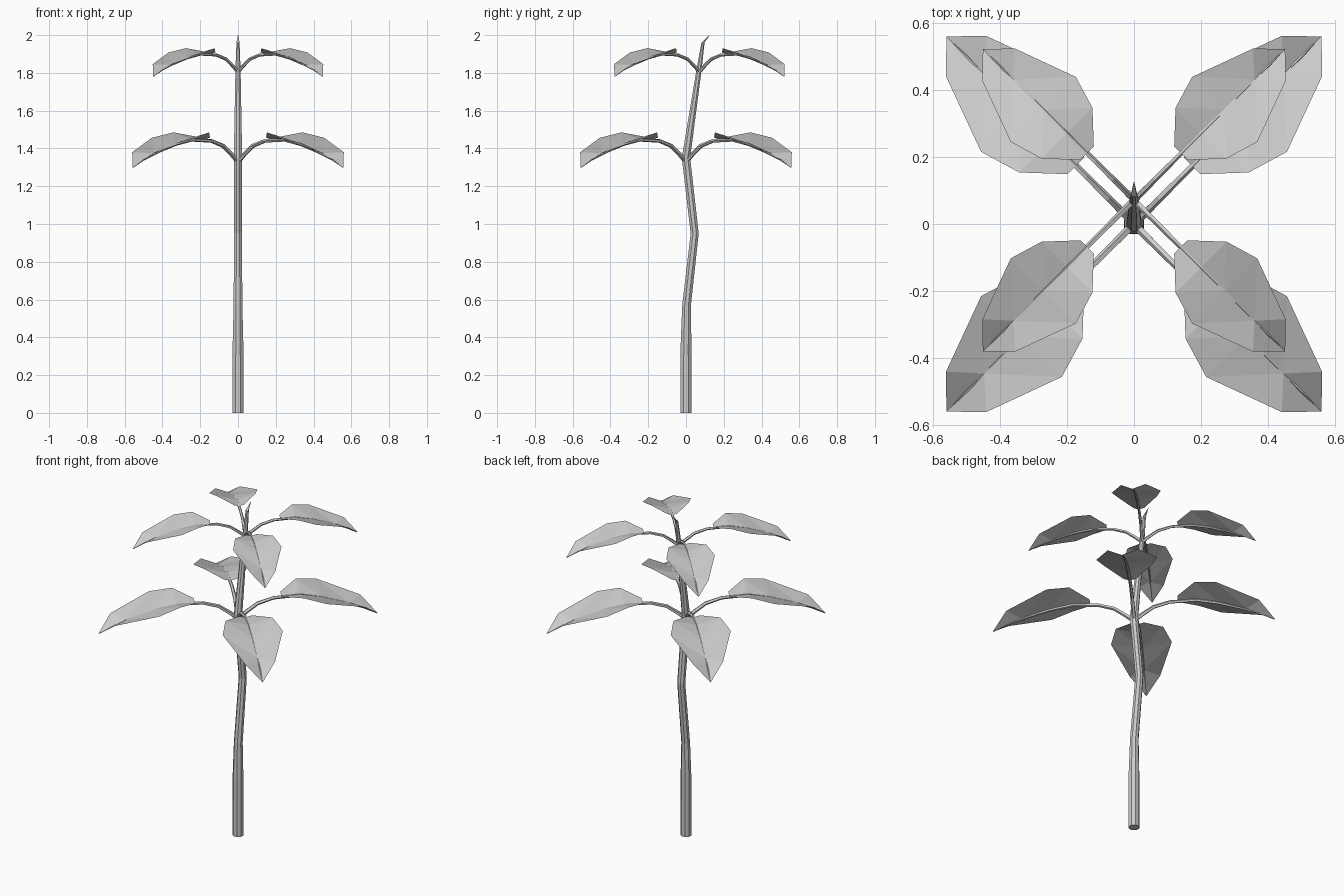
import bpy, bmesh, math
from mathutils import Vector, Matrix

if "Cube" in bpy.data.objects:
    bpy.data.objects.remove(bpy.data.objects["Cube"])


def finish(bm, name, matrix=None):
    bmesh.ops.recalc_face_normals(bm, faces=bm.faces)
    me = bpy.data.meshes.new(name)
    bm.to_mesh(me)
    bm.free()
    ob = bpy.data.objects.new(name, me)
    bpy.context.collection.objects.link(ob)
    if matrix:
        ob.matrix_world = matrix
    return ob


def tube(name, path, sides, flat=False, matrix=None):
    """Tapered tube through (point, radius); flat keeps rings horizontal."""
    bm = bmesh.new()
    rings = []
    pts = [Vector(p) for p, r in path]
    for i, (p, r) in enumerate(path):
        t = pts[min(i + 1, len(pts) - 1)] - pts[max(i - 1, 0)]
        if flat:
            a, b = Vector((1, 0, 0)), Vector((0, 1, 0))
        else:
            a = Vector((0, 1, 0))
            b = t.normalized().cross(a)
        ring = []
        for k in range(sides):
            w = math.tau * (k + 0.5) / sides
            ring.append(bm.verts.new(pts[i] + r * (math.cos(w) * a + math.sin(w) * b)))
        rings.append(ring)
    for lo, hi in zip(rings, rings[1:]):
        for k in range(sides):
            j = (k + 1) % sides
            bm.faces.new((lo[k], lo[j], hi[j], hi[k]))
    bm.faces.new(rings[0])
    bm.faces.new(rings[-1])
    return finish(bm, name, matrix)


# Stem: gently kinked octagonal tube, tapering to a point
tube("stem", [((0, 0, 0), .032), ((0, 0, .35), .031), ((0, .003, .57), .025),
              ((0, .046, .95), .023), ((0, 0, 1.35), .024), ((0, .068, 1.81), .015),
              ((0, .09, 1.96), .009), ((0, .125, 2.0), .001)], 8, flat=True)

# Leaf stalk, continuing as the midrib under the blade (local x outward)
STALK = [((0, 0, 0), .013), ((.05, 0, .04), .012), ((.11, 0, .083), .011),
         ((.2, 0, .11), .010), ((.35, 0, .115), .009), ((.474, 0, .09), .008),
         ((.6, 0, .05), .006), ((.707, 0, .01), .004), ((.785, 0, -.032), .001)]

# Blade stations: midrib (u, z) and edge (u, half width, z)
BLADE = [(.245, .118, .245, .035, .128), (.35, .12, .35, .133, .155),
         (.474, .096, .474, .17, .127), (.63, .045, .707, .085, .05)]
TIP = (.79, 0, -.032)


def blade(name, matrix):
    bm = bmesh.new()
    tip = bm.verts.new(TIP)
    mid = [bm.verts.new((u, 0, z)) for u, z, *_ in BLADE]
    for s in (-1, 1):
        edge = [bm.verts.new((e, s * w, h)) for _, _, e, w, h in BLADE]
        for i in range(len(BLADE) - 1):
            bm.faces.new((mid[i], mid[i + 1], edge[i]))
            bm.faces.new((mid[i + 1], edge[i + 1], edge[i]))
        bm.faces.new((mid[-1], tip, edge[-1]))
    finish(bm, name, matrix)


# Two whorls of four leaves
for level, y, z, scale in (("lower", 0, 1.33, 1), ("upper", .071, 1.806, .806)):
    for k in range(4):
        m = (Matrix.Translation((0, y, z))
             @ Matrix.Rotation(math.radians(45 + 90 * k), 4, 'Z')
             @ Matrix.Scale(scale, 4))
        tube(f"{level}_stalk_{k + 1}", STALK, 5, matrix=m)
        blade(f"{level}_leaf_{k + 1}", m)
